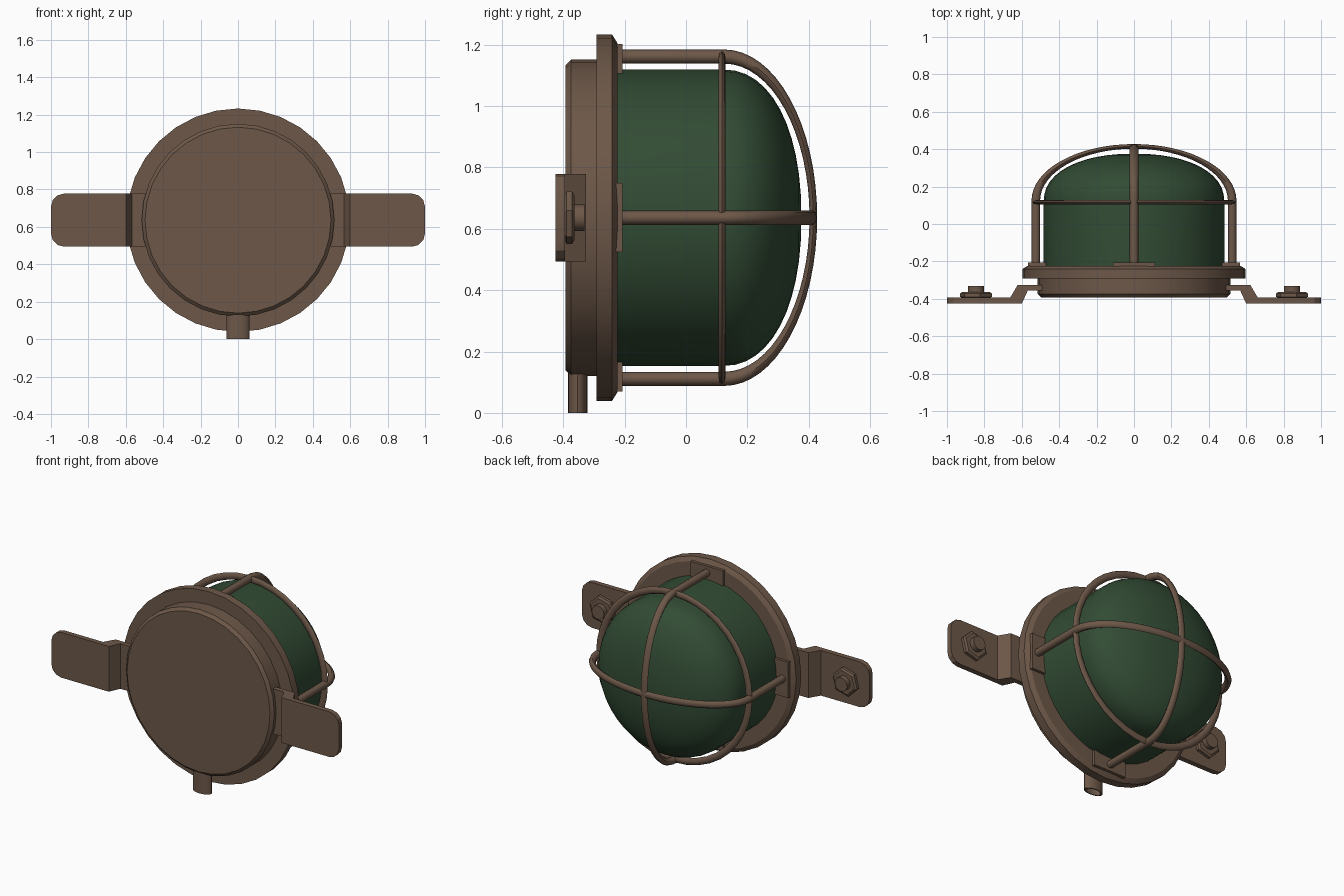
import bpy, bmesh, math
from mathutils import Matrix, Vector

if "Cube" in bpy.data.objects:
    bpy.data.objects.remove(bpy.data.objects["Cube"])

CZ = 0.636      # height of the lamp axis (axis runs along y)
SQ = 0.54       # tubes are flattened along y


def material(name, col):
    m = bpy.data.materials.new(name)
    m.diffuse_color = (*col, 1)
    m.use_nodes = True
    m.node_tree.nodes["Principled BSDF"].inputs["Base Color"].default_value = m.diffuse_color
    return m


BROWN = material("brown metal", (0.153, 0.097, 0.066))
GREEN = material("green glass", (0.032, 0.072, 0.035))


def finish(ob, mat, angle=30):
    ob.data.materials.clear()
    ob.data.materials.append(mat)
    bpy.ops.object.select_all(action='DESELECT')
    bpy.context.view_layer.objects.active = ob
    ob.select_set(True)
    bpy.ops.object.shade_smooth_by_angle(angle=math.radians(angle))
    return ob


def from_bmesh(name, bm, mat, angle=30):
    bmesh.ops.remove_doubles(bm, verts=bm.verts, dist=1e-5)
    bmesh.ops.recalc_face_normals(bm, faces=bm.faces)
    me = bpy.data.meshes.new(name)
    bm.to_mesh(me)
    bm.free()
    ob = bpy.data.objects.new(name, me)
    bpy.context.collection.objects.link(ob)
    return finish(ob, mat, angle)


def lathe(name, profile, mat, n=32, centre=(0, 0, CZ), turn=0.0, matrix=None, angle=30):
    """Revolve (radius, y) points about the y axis."""
    bm = bmesh.new()
    rings = []
    for r, y in profile:
        rings.append([bm.verts.new((r * math.cos(turn + 2 * math.pi * i / n), y,
                                    r * math.sin(turn + 2 * math.pi * i / n))) for i in range(n)]
                     if r > 1e-6 else [bm.verts.new((0, y, 0))] * n)
    for a, b in zip(rings, rings[1:]):
        for i in range(n):
            j = (i + 1) % n
            bm.faces.new(list(dict.fromkeys((a[i], a[j], b[j], b[i]))))
    if matrix:
        bm.transform(matrix)
    bm.transform(Matrix.Translation(centre))
    return from_bmesh(name, bm, mat, angle)


def tube(name, pts, radius, closed=False):
    """Round wire along pts, flattened along y."""
    cu = bpy.data.curves.new(name, 'CURVE')
    cu.dimensions = '3D'
    cu.bevel_depth = radius
    cu.bevel_resolution = 2
    cu.use_fill_caps = True
    sp = cu.splines.new('POLY')
    sp.points.add(len(pts) - 1)
    for p, (x, y, z) in zip(sp.points, pts):
        p.co = (x, y / SQ, z, 1)
    sp.use_cyclic_u = closed
    ob = bpy.data.objects.new(name, cu)
    bpy.context.collection.objects.link(ob)
    bpy.ops.object.select_all(action='DESELECT')
    bpy.context.view_layer.objects.active = ob
    ob.select_set(True)
    bpy.ops.object.convert(target='MESH')
    ob = bpy.context.object
    ob.data.transform(Matrix.Translation((0, 0, CZ)) @ Matrix.Diagonal((1, SQ, 1, 1)))
    return finish(ob, BROWN, 50)


# Housing: mounting disc and wider flange
lathe("back_plate", [(0, -0.392), (0.497, -0.392), (0.515, -0.375), (0.515, -0.28), (0, -0.28)], BROWN)
lathe("flange", [(0, -0.292), (0.597, -0.292), (0.597, -0.241), (0.57, -0.224), (0, -0.224)], BROWN, angle=25)

# Glass dome
dome = [(0, -0.23), (0.483, -0.23)]
for i in range(13):
    t = math.pi / 2 * i / 12
    dome.append((0.483 * max(math.cos(t), 0) ** (2 / 2.2) if i < 12 else 0,
                 0.12 + 0.256 * math.sin(t) ** (2 / 2.2)))
lathe("glass_dome", dome, GREEN, 40)

# Wire cage: two crossing hoops and one ring
arc = [(0.525, -0.222)]
arc += [(0.525 * math.cos(math.pi * i / 32), 0.125 + 0.29 * math.sin(math.pi * i / 32)) for i in range(33)]
arc += [(-0.525, -0.222)]
tube("cage_hoop_horizontal", [(r, y, 0) for r, y in arc], 0.023)
tube("cage_hoop_vertical", [(0, y, r) for r, y in arc], 0.023)
tube("cage_ring", [(0.521 * math.cos(2 * math.pi * i / 40), 0.117, 0.521 * math.sin(2 * math.pi * i / 40))
                   for i in range(40)], 0.022, True)

# Feet of the cage wires
for k in range(4):
    bm = bmesh.new()
    bmesh.ops.create_cube(bm, size=1)
    bm.transform(Matrix.Translation((0, 0, CZ)) @ Matrix.Rotation(k * math.pi / 2, 4, 'Y')
                 @ Matrix.Translation((0.518, -0.218, 0)) @ Matrix.Diagonal((0.095, 0.022, 0.225, 1)))
    from_bmesh("cage_foot", bm, BROWN)

# Mounting brackets: bent strips with rounded outer corners, each with nut and bolt
STRIP = [(0.49, -0.326), (0.622, -0.326), (0.662, -0.394), (1.0, -0.394),
         (1.0, -0.426), (0.60, -0.426), (0.568, -0.356), (0.49, -0.356)]
for s, side in ((1, "right"), (-1, "left")):
    bm = bmesh.new()
    face = bm.faces.new([bm.verts.new((s * x, y, CZ - 0.142)) for x, y in STRIP])
    ext = bmesh.ops.extrude_face_region(bm, geom=[face])
    bmesh.ops.translate(bm, vec=(0, 0, 0.284), verts=[v for v in ext["geom"] if isinstance(v, bmesh.types.BMVert)])
    corners = [e for e in bm.edges if all(abs(v.co.x) > 0.99 for v in e.verts)
               and abs(e.verts[0].co.z - e.verts[1].co.z) < 1e-4]
    bmesh.ops.bevel(bm, geom=corners, offset=0.07, segments=3, profile=0.5, affect='EDGES')
    from_bmesh("bracket_" + side, bm, BROWN, 20)
    c = (s * 0.845, 0, CZ)
    lathe("nut_" + side, [(0, -0.396), (0.075, -0.396), (0.088, -0.389), (0.088, -0.371), (0.075, -0.363), (0, -0.363)],
          BROWN, 6, c, math.radians(15), angle=15)
    lathe("bolt_" + side, [(0, -0.37), (0.043, -0.37), (0.043, -0.331), (0, -0.331)], BROWN, 16, c)

# Hollow cable inlet at the bottom
lathe("cable_inlet", [(0, 0.15), (0.062, 0.15), (0.062, 0), (0.05, 0), (0.05, 0.07), (0, 0.07)], BROWN, 20,
      (0, -0.353, 0), matrix=Matrix.Diagonal((1, 0.51, 1, 1)) @ Matrix.Rotation(math.pi / 2, 4, 'X'))
